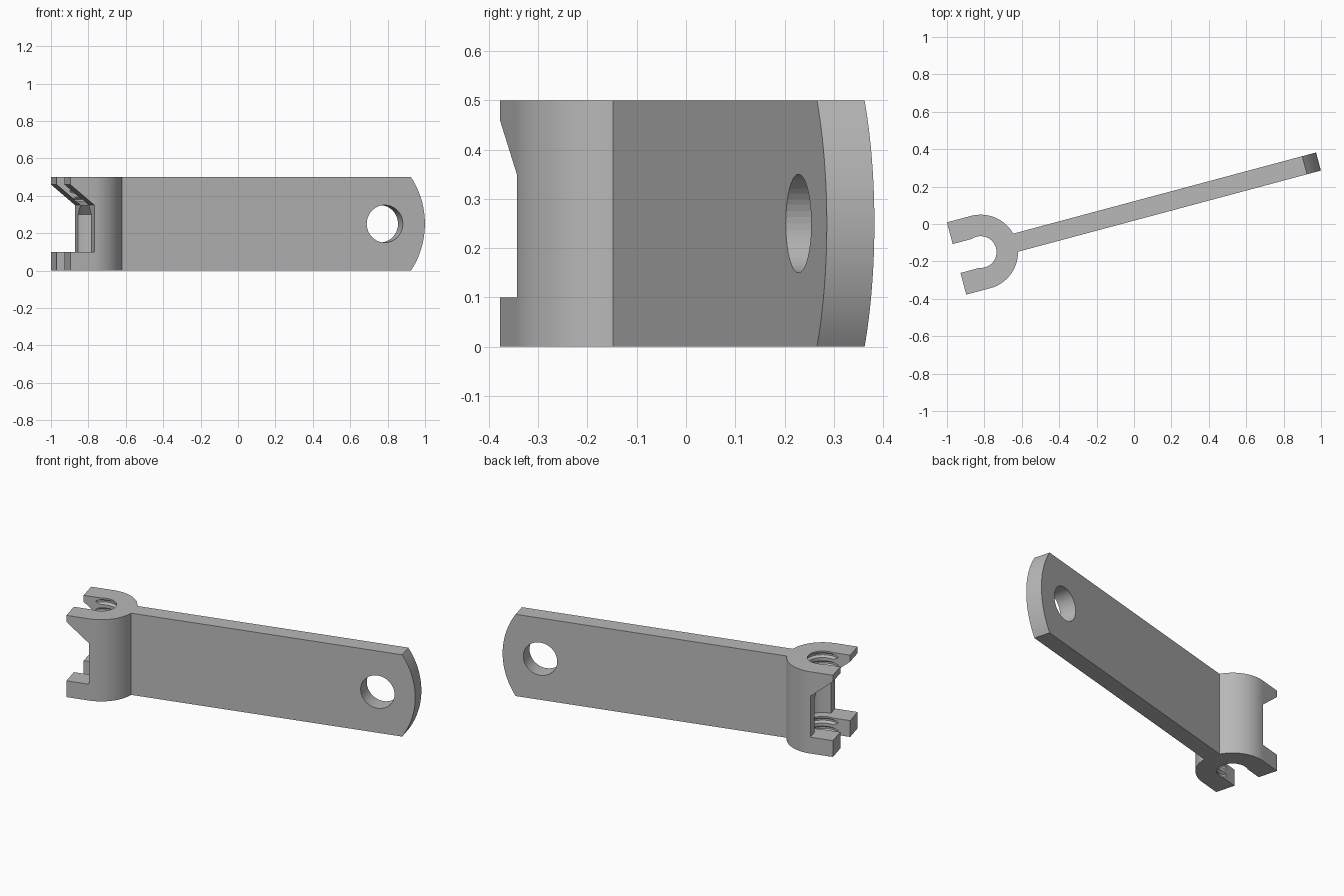
import bpy, bmesh
from math import sin, cos, pi, radians, asin
from mathutils import Matrix

if "Cube" in bpy.data.objects:
    bpy.data.objects.remove(bpy.data.objects["Cube"])

# Clamp axis position and overall tilt
PLACE = Matrix.Translation((-0.82, -0.15, 0)) @ Matrix.Rotation(radians(15), 4, 'Z')

grey = bpy.data.materials.new("mid grey")
grey.diffuse_color = (0.48, 0.48, 0.48, 1)
grey.use_nodes = True
grey.node_tree.nodes["Principled BSDF"].inputs["Base Color"].default_value = grey.diffuse_color


def prism(name, outline, axis, a, b):
    """Extrude an outline: along z from (x, y) points or along y from (x, z) points."""
    bm = bmesh.new()
    put = (lambda p, t: (p[0], p[1], t)) if axis == 'z' else (lambda p, t: (p[0], t, p[1]))
    lo = [bm.verts.new(put(p, a)) for p in outline]
    hi = [bm.verts.new(put(p, b)) for p in outline]
    bm.faces.new(lo)
    bm.faces.new(hi)
    n = len(outline)
    for i in range(n):
        j = (i + 1) % n
        bm.faces.new((lo[i], lo[j], hi[j], hi[i]))
    return finish(name, bm)


def lathe(name, profile, steps=64):
    """Solid of revolution about z from (radius, z) points."""
    bm = bmesh.new()
    rings = [[bm.verts.new((r * cos(2 * pi * i / steps), r * sin(2 * pi * i / steps), z))
              for i in range(steps)] for r, z in profile]
    for p, q in zip(rings, rings[1:]):
        for i in range(steps):
            j = (i + 1) % steps
            bm.faces.new((p[i], p[j], q[j], q[i]))
    bm.faces.new(rings[0])
    bm.faces.new(rings[-1])
    return finish(name, bm)


def finish(name, bm):
    bmesh.ops.recalc_face_normals(bm, faces=bm.faces[:])
    me = bpy.data.meshes.new(name)
    bm.to_mesh(me)
    bm.free()
    me.materials.append(grey)
    ob = bpy.data.objects.new(name, me)
    bpy.context.collection.objects.link(ob)
    ob.matrix_world = PLACE
    return ob


def cut(ob, cutter):
    cutter.hide_render = True
    cutter.hide_viewport = True
    cutter.display_type = 'WIRE'
    m = ob.modifiers.new("cut", 'BOOLEAN')
    m.operation = 'DIFFERENCE'
    m.solver = 'EXACT'
    m.object = cutter


def smooth(ob):
    bpy.ops.object.select_all(action='DESELECT')
    bpy.context.view_layer.objects.active = ob
    ob.select_set(True)
    bpy.ops.object.shade_smooth_by_angle(angle=radians(25))


# Clamp: round back with two straight prongs
R, TIP = 0.2, -0.133
arc = [(R * cos(t), R * sin(t)) for t in (-pi / 2 + pi * i / 40 for i in range(41))]
clamp = prism("clamp", arc + [(TIP, R), (TIP, -R)], 'z', 0, 0.5)
smooth(clamp)

# Mouth between the prongs
cut(clamp, prism("mouth_cutter", [(-0.3, -0.08), (0, -0.08), (0, 0.08), (-0.3, 0.08)],
                 'z', -0.1, 0.6))
# Notch through both prongs, with a sloping upper edge
slope = 0.11 / 0.133
cut(clamp, prism("notch_cutter", [(0, 0.1), (0, 0.35), (-0.2, 0.35 + 0.2 * slope), (-0.2, 0.1)],
                 'y', -0.3, 0.3))


# Ridged bore with a wide chamber in the middle
def ridges(z0, count, pitch=0.05):
    pts = []
    for i in range(count):
        z = z0 + i * pitch
        pts += [(0.085, z + 0.01), (0.1, z + 0.02), (0.1, z + 0.03), (0.085, z + 0.04)]
    return pts


bore = [(0.085, -0.05)] + ridges(0, 2) + [(0.085, 0.1), (0.135, 0.1), (0.135, 0.3), (0.085, 0.35)]
bore += ridges(0.35, 3) + [(0.085, 0.55)]
cut(clamp, lathe("bore_cutter", bore))

# Arm: flat bar with a bowed end
LENGTH, SAG = 1.87, 0.077
rad = (0.25 ** 2 + SAG ** 2) / (2 * SAG)
half = asin(0.25 / rad)
bow = [(LENGTH - rad + rad * cos(t), 0.25 + rad * sin(t))
       for t in (-half + 2 * half * i / 24 for i in range(25))]
arm = prism("arm", [(0.17, 0.5), (0.17, 0)] + bow, 'y', -0.05, 0.05)
smooth(arm)

# Round hole near the end of the arm
hole = [(1.648 + 0.1 * cos(2 * pi * i / 48), 0.25 + 0.1 * sin(2 * pi * i / 48)) for i in range(48)]
cut(arm, prism("hole_cutter", hole, 'y', -0.2, 0.2))
